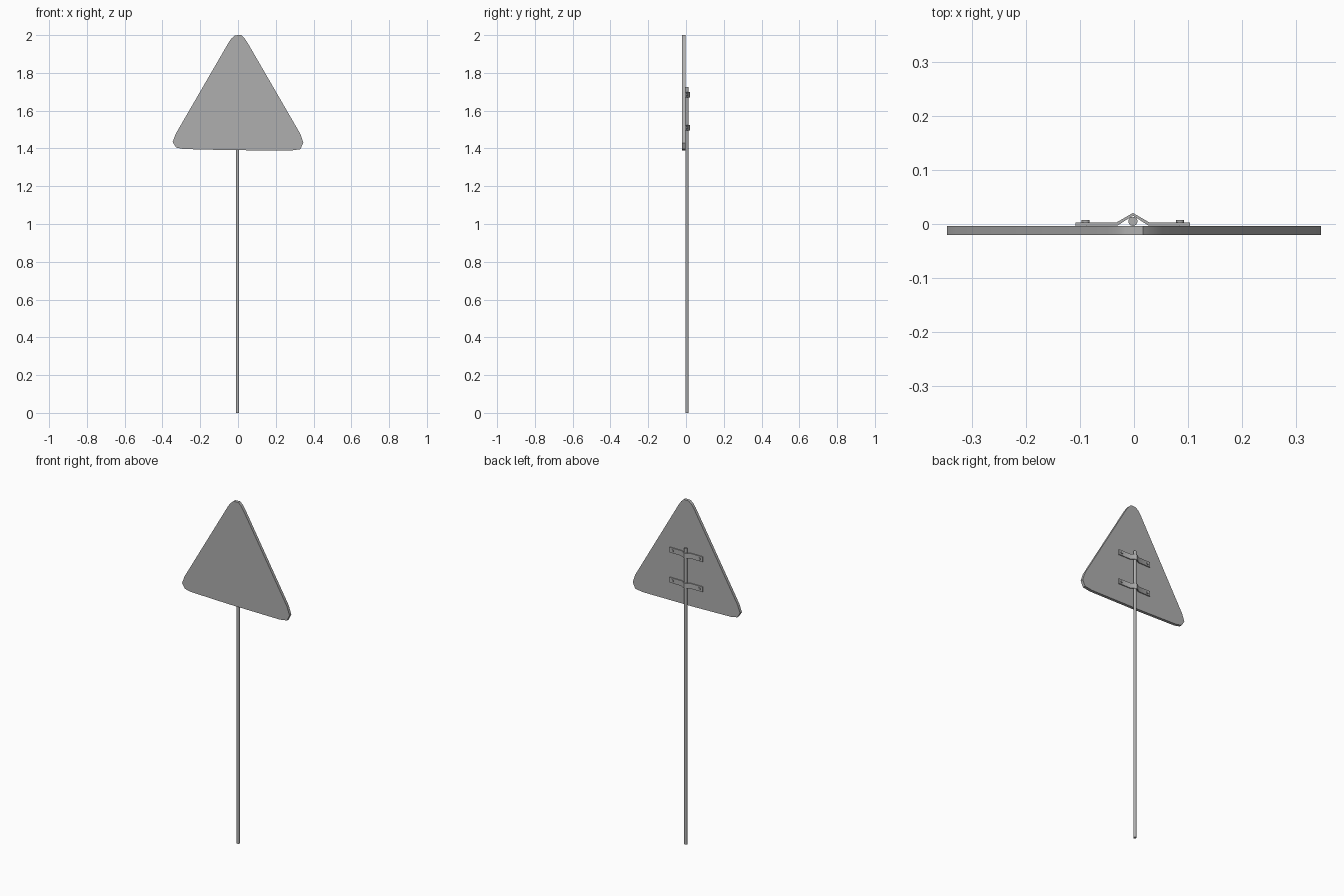
import bpy, bmesh, math

if "Cube" in bpy.data.objects:
    bpy.data.objects.remove(bpy.data.objects["Cube"])

grey = bpy.data.materials.new("dark_grey_metal")
grey.diffuse_color = (0.43, 0.43, 0.43, 1)
grey.use_nodes = True
grey.node_tree.nodes["Principled BSDF"].inputs["Base Color"].default_value = grey.diffuse_color


def style(ob):
    """Grey metal, smooth shading with sharp edges kept."""
    ob.data.materials.append(grey)
    bpy.ops.object.select_all(action='DESELECT')
    ob.select_set(True)
    bpy.context.view_layer.objects.active = ob
    bpy.ops.object.shade_smooth_by_angle(angle=math.radians(42))


def prism(name, pts, to_3d, offset):
    """Extrude a closed profile along an offset vector."""
    bm = bmesh.new()
    face = bm.faces.new([bm.verts.new(to_3d(*p)) for p in pts])
    ext = bmesh.ops.extrude_face_region(bm, geom=[face])
    moved = [v for v in ext["geom"] if isinstance(v, bmesh.types.BMVert)]
    bmesh.ops.translate(bm, verts=moved, vec=offset)
    bmesh.ops.recalc_face_normals(bm, faces=bm.faces)
    me = bpy.data.meshes.new(name)
    bm.to_mesh(me)
    bm.free()
    ob = bpy.data.objects.new(name, me)
    bpy.context.collection.objects.link(ob)
    style(ob)


def cylinder(name, radius, depth, loc, sides, rot=(0, 0, 0)):
    bpy.ops.mesh.primitive_cylinder_add(vertices=sides, radius=radius, depth=depth,
                                        location=loc, rotation=rot)
    ob = bpy.context.object
    ob.name = name
    style(ob)


# Rounded triangular plate, x-z outline
outline = [(-0.050, 1.960), (-0.034, 1.983), (-0.015, 1.999), (0.017, 2.0),
           (0.033, 1.985), (0.052, 1.957), (0.330, 1.477), (0.346, 1.430),
           (0.330, 1.396), (0.282, 1.389), (-0.050, 1.391), (-0.290, 1.397),
           (-0.328, 1.405), (-0.346, 1.434), (-0.330, 1.477)]
prism("sign_plate", outline, lambda x, z: (x, -0.0205, z), (0, 0.017, 0))

# Post
POST_X = -0.002
cylinder("post", 0.0085, 1.725, (POST_X, 0.005, 0.8625), 16)

# Bent clamp straps with a bolt at each end
outer = [(-0.106, 0.0025), (-0.031, 0.0025), (0, 0.0205), (0.031, 0.0025), (0.106, 0.0025)]
inner = [(0.106, -0.0035), (0.028, -0.0025), (0, 0.0155), (-0.028, -0.0025), (-0.106, -0.0035)]
for label, z in (("lower", 1.51), ("upper", 1.685)):
    prism(label + "_clamp", outer + inner,
          lambda x, y: (x + POST_X, y, z - 0.015), (0, 0, 0.03))
    for side, s in (("left", -1), ("right", 1)):
        cylinder(f"{label}_{side}_bolt", 0.0075, 0.008,
                 (POST_X + s * 0.0875, 0.0035, z), 12, (math.pi / 2, 0, 0))
